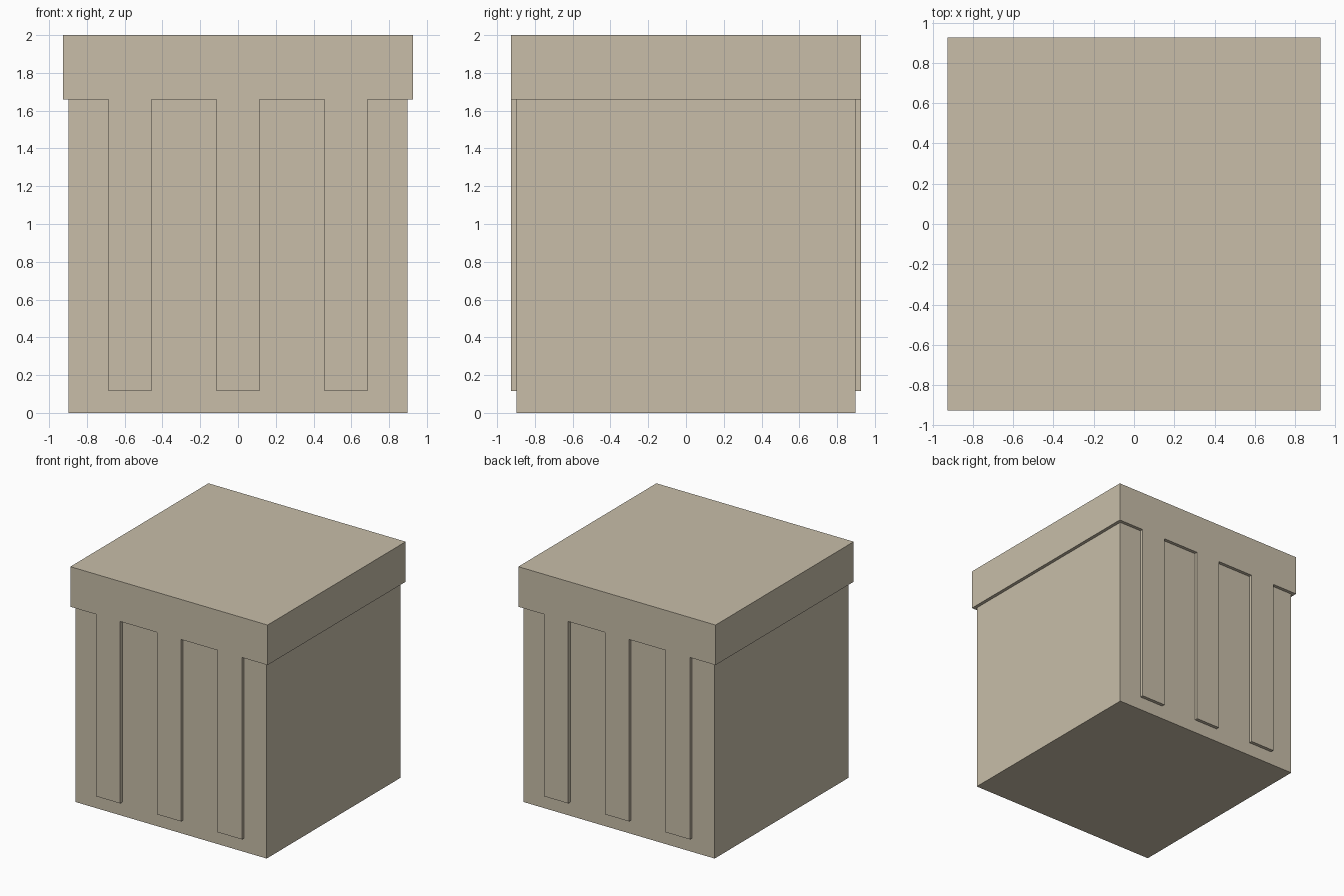
import bpy
import bmesh
from mathutils import Matrix, Vector

default_cube = bpy.data.objects.get("Cube")
if default_cube:
    bpy.data.objects.remove(default_cube, do_unlink=True)

# Single stone colour
stone = bpy.data.materials.new("beige_stone")
stone.use_nodes = True
colour = (0.578, 0.515, 0.397, 1)
stone.diffuse_color = colour
stone.node_tree.nodes["Principled BSDF"].inputs["Base Color"].default_value = colour


def box(name, low, high):
    """Flat-faced box between two opposite corners."""
    low, high = Vector(low), Vector(high)
    bm = bmesh.new()
    matrix = Matrix.Translation((low + high) / 2) @ Matrix.Diagonal((*(high - low), 1))
    bmesh.ops.create_cube(bm, size=1, matrix=matrix)
    mesh = bpy.data.meshes.new(name)
    bm.to_mesh(mesh)
    bm.free()
    mesh.materials.append(stone)
    obj = bpy.data.objects.new(name, mesh)
    bpy.context.collection.objects.link(obj)
    return obj


BODY = 0.898      # half width of the body
LID = 0.926       # half width of the lid
LID_BASE = 1.66
STRIP = 0.114     # half width of a strip
STRIP_BASE = 0.116

# Main block and overhanging lid
box("body", (-BODY, -BODY, 0), (BODY, BODY, LID_BASE))
box("lid", (-LID, -LID, LID_BASE), (LID, LID, 2))

# Raised vertical strips, flush with the lid, on front and back
for label, x in (("right", -0.572), ("middle", 0), ("left", 0.572)):
    strip = box(f"{label}_strip", (x - STRIP, -LID, STRIP_BASE),
                (x + STRIP, -BODY, LID_BASE))
    mirror = strip.modifiers.new("front_to_back", 'MIRROR')
    mirror.use_axis = (False, True, False)
